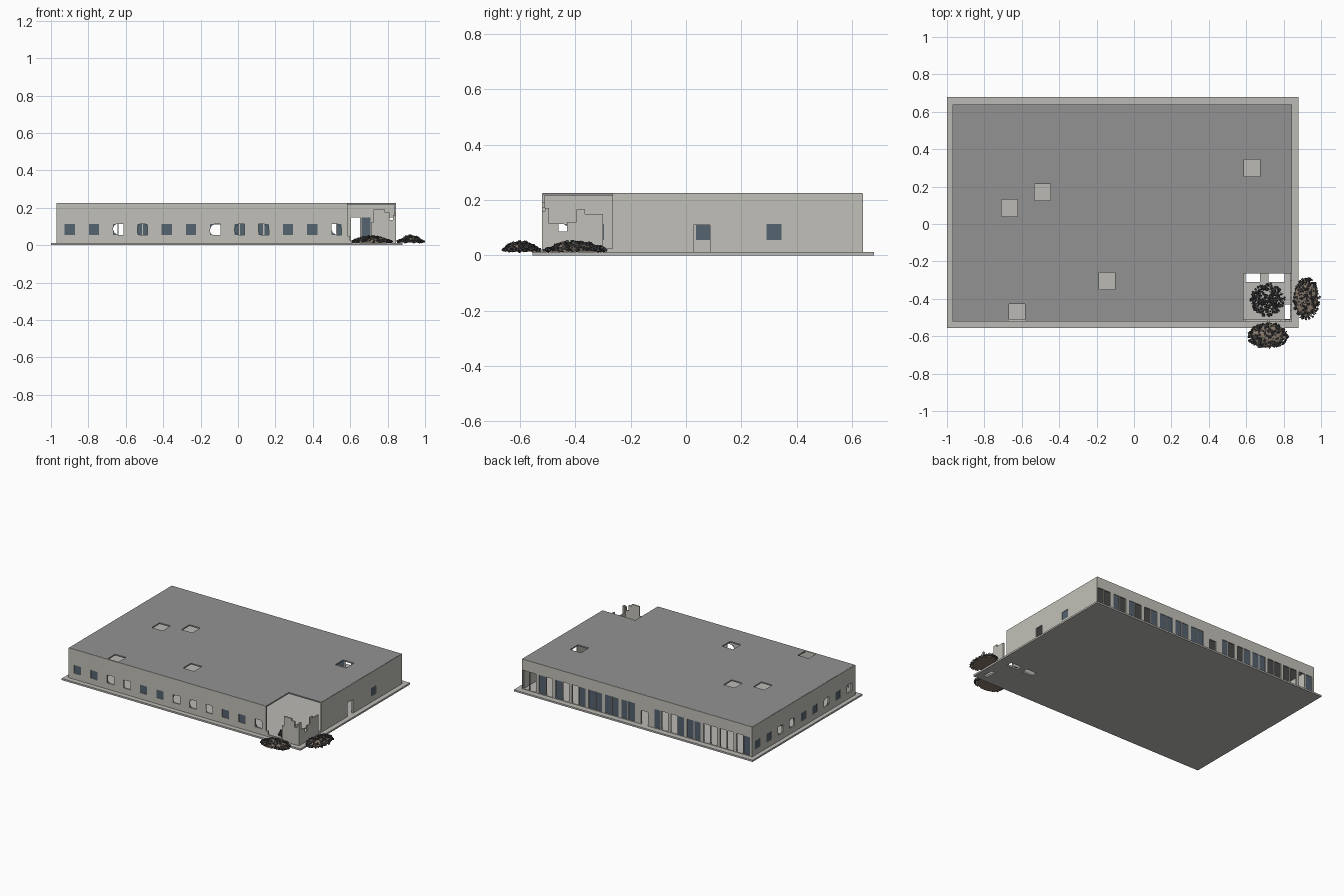
import bpy, bmesh, random
from math import pi
from mathutils import Vector, Matrix, Euler

if "Cube" in bpy.data.objects:
    bpy.data.objects.remove(bpy.data.objects["Cube"])

random.seed(7)
X0, X1, Y0, Y1, Z0, Z1, T = -0.97, 0.845, -0.52, 0.64, 0.012, 0.224, 0.01
P = 0.1297  # window spacing


def material(name, r, g, b):
    m = bpy.data.materials.new(name)
    m.diffuse_color = (r, g, b, 1)
    m.use_nodes = True
    m.node_tree.nodes["Principled BSDF"].inputs["Base Color"].default_value = m.diffuse_color
    return m


WALL = material("plaster", 0.54, 0.53, 0.48)
SLAB = material("concrete", 0.50, 0.49, 0.46)
ROOF = material("roofing", 0.29, 0.29, 0.29)
GLASS = material("glass", 0.09, 0.125, 0.16)
DEBRIS = material("debris", 0.06, 0.06, 0.06)
EARTH = material("earth", 0.25, 0.20, 0.15)
ORDER = {'x': lambda u, v, w: (w, u, v),
         'y': lambda u, v, w: (u, w, v),
         'z': lambda u, v, w: (u, v, w)}


def finish(bm, name, mat):
    bmesh.ops.recalc_face_normals(bm, faces=bm.faces)
    me = bpy.data.meshes.new(name)
    bm.to_mesh(me)
    bm.free()
    me.materials.append(mat)
    ob = bpy.data.objects.new(name, me)
    bpy.context.collection.objects.link(ob)
    return ob


def panel(name, axis, rect, w0, w1, holes, mat):
    """Flat slab across an axis with rectangular openings (u0, u1, v0, v1)."""
    a, b, c, d = rect
    us = sorted({a, b} | {round(u, 4) for h in holes for u in h[:2] if a < u < b})
    vs = sorted({c, d} | {round(v, 4) for h in holes for v in h[2:] if c < v < d})
    bm, cache = bmesh.new(), {}

    def vert(i, j, w):
        if (i, j, w) not in cache:
            cache[i, j, w] = bm.verts.new(ORDER[axis](us[i], vs[j], w))
        return cache[i, j, w]

    def solid(i, j):
        if not (0 <= i < len(us) - 1 and 0 <= j < len(vs) - 1):
            return False
        u, v = (us[i] + us[i + 1]) / 2, (vs[j] + vs[j + 1]) / 2
        return not any(h[0] < u < h[1] and h[2] < v < h[3] for h in holes)

    for i in range(len(us) - 1):
        for j in range(len(vs) - 1):
            if not solid(i, j):
                continue
            ring = [(i, j), (i + 1, j), (i + 1, j + 1), (i, j + 1)]
            for w in (w0, w1):
                bm.faces.new([vert(*k, w) for k in ring])
            for n, (di, dj) in enumerate([(0, -1), (1, 0), (0, 1), (-1, 0)]):
                if not solid(i + di, j + dj):
                    p, q = ring[n], ring[(n + 1) % 4]
                    bm.faces.new([vert(*p, w0), vert(*q, w0), vert(*q, w1), vert(*p, w1)])
    return finish(bm, name, mat)


def pane(name, axis, h, w):
    panel(name, axis, h, w - 0.0015, w + 0.0015, [], GLASS)


def shards(name, axis, h, w):
    """Jagged glass left along the edges of a broken window."""
    bm = bmesh.new()
    a, b, c, d = h
    for _ in range(3):
        s = random.uniform(0.012, 0.03)
        u, su = random.choice([(a, 1), (b, -1)])
        v, sv = random.choice([(c, 1), (d, -1)])
        pts = [(u, v), (u + su * s, v), (u + su * s * 0.3, v + sv * s * 0.5), (u, v + sv * s * 1.2)]
        bm.faces.new([bm.verts.new(ORDER[axis](p, q, w + _ * 0.0005)) for p, q in pts])
    finish(bm, name, GLASS)


def windows(name, axis, centres, broken, w):
    holes = [(c - 0.0275, c + 0.0275, 0.055, 0.113) for c in centres]
    for i, h in enumerate(holes):
        (shards if i in broken else pane)(f"{name}_{i}", axis, h, w)
    return holes


def notches(steps, base=Z1 + 1):
    """Remove everything above each step: (u0, u1, remaining height)."""
    return [(a, b, z, base) for a, b, z in steps]


# Ground slab and floor, with broken-out patches in the ruined corner
gaps = [(0.595, 0.675, -0.31, -0.265), (0.72, 0.805, -0.31, -0.265), (0.805, 0.833, -0.508, -0.43)]
panel("ground_slab", 'z', (-1.0, 0.88, -0.555, 0.68), 0, Z0, gaps, SLAB)

# Roof with square openings and the missing corner
spots = [(-0.665, 0.085), (-0.49, 0.17), (0.63, 0.30), (-0.145, -0.305), (-0.625, -0.473)]
roof_holes = [(x - 0.043, x + 0.043, y - 0.045, y + 0.045) for x, y in spots]
roof_holes.append((0.585, 1, -1, -0.265))
e = 0.002
panel("roof", 'z', (X0 + e, X1 - e, Y0 + e, Y1 - e), 0.216, 0.225, roof_holes, ROOF)

# Front wall, crumbling in steps at the right
front = windows("front_window", 'y', [-0.90 + P * i for i in range(12)], {2, 3, 6, 7, 8, 11}, Y0 + T / 2)
front += notches([(0.585, 0.6, 0.05), (0.6, 0.71, 0.025), (0.71, 0.725, 0.12), (0.725, 0.785, 0.19),
                  (0.785, 0.81, 0.175), (0.81, 0.828, 0.135), (0.828, 0.9, 0.16)])
panel("front_wall", 'y', (X0, X1, Z0, Z1), Y0, Y0 + T, front, WALL)

# Left wall
left = windows("left_window", 'x', [0.58 - 0.129 * i for i in range(9)], {2, 3, 6, 8}, X0 + T / 2)
panel("left_wall", 'x', (Y0 + T, Y1 - T, Z0, Z1), X0, X0 + T, left, WALL)

# Right wall with a window, an open doorway and a broken end
right = windows("right_window", 'x', [0.318], set(), X1 - T / 2)
right.append((0.027, 0.087, 0, 0.11))
right += notches([(-0.6, -0.495, 0.17), (-0.495, -0.46, 0.115), (-0.43, -0.395, 0.12),
                  (-0.395, -0.365, 0.165), (-0.365, -0.30, 0.15), (-0.30, -0.265, 0.025)])
right.append((-0.46, -0.43, 0.085, 1))
panel("right_wall", 'x', (Y0 + T, Y1 - T, Z0, Z1), X1 - T, X1, right, WALL)

# Back wall: paired tall panes per bay (g = glass, . = missing), doorway in bay 6
bays = ["g.", "..", "..", "gg", "g.", ".g", "", "gg", "gg", "gg", "g.", ".g", ".g", ".."]
back = []
for i, bay in enumerate(bays):
    c = -0.90 + P * i
    if not bay:
        back.append((c - 0.027, c + 0.027, 0, 0.11))
    for k, state in enumerate(bay):
        u = c + (-0.053, 0.003)[k]
        h = (u, u + 0.05, 0.016, 0.147)
        back.append(h)
        if state == "g":
            pane(f"back_pane_{i}_{k}", 'y', h, Y1 - T / 2)
panel("back_wall", 'y', (X0, X1, Z0, Z1), Y1 - T, Y1, back, WALL)


# Rubble: scattered blocks heaped over a low mound of earth
def rubble(name, cx, cy, rx, ry, height, count, mound):
    bm = bmesh.new()
    for _ in range(count):
        while True:
            u, v = random.uniform(-1, 1), random.uniform(-1, 1)
            r = (u * u + v * v) ** 0.5
            if r < 1:
                break
        s = random.uniform(0.006, 0.015)
        z = Z0 + 0.006 + height * (1 - r * r) * random.uniform(0.45, 1)
        x = cx + u * (rx - 0.009)
        y = cy + v * (ry - 0.009)
        m = (Matrix.Translation((x, y, z))
             @ Euler([random.uniform(0, pi) for _ in range(3)]).to_matrix().to_4x4()
             @ Matrix.Diagonal((s, s * random.uniform(0.5, 1), s * random.uniform(0.4, 0.9), 1)))
        bmesh.ops.create_cube(bm, size=1, matrix=m)
    finish(bm, name + "_blocks", DEBRIS)
    if mound:
        bm = bmesh.new()
        bmesh.ops.create_icosphere(bm, subdivisions=3, radius=1)
        for v in bm.verts:
            k = random.uniform(0.85, 1.05)
            v.co = Vector((cx + v.co.x * rx * 0.85 * k, cy + v.co.y * ry * 0.85 * k,
                           Z0 + 0.002 + max(v.co.z, 0) * height * k))
        bmesh.ops.remove_doubles(bm, verts=bm.verts, dist=0.0005)
        finish(bm, name + "_mound", EARTH)


rubble("inner_rubble", 0.715, -0.405, 0.10, 0.095, 0.03, 330, False)
rubble("front_rubble", 0.715, -0.597, 0.115, 0.077, 0.032, 300, True)
rubble("right_rubble", 0.922, -0.40, 0.078, 0.12, 0.032, 300, True)
